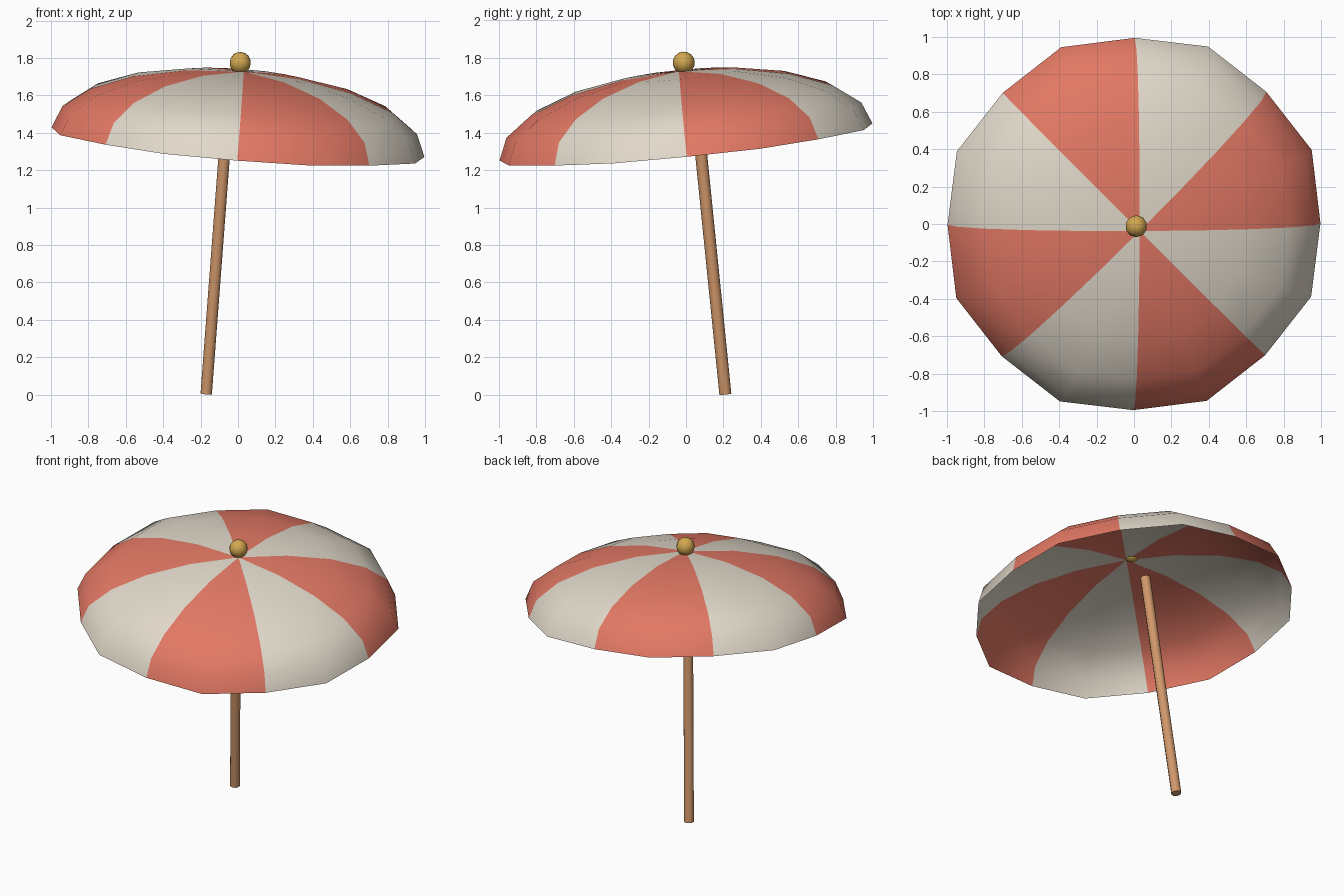
import bpy, bmesh, math
from mathutils import Vector, Matrix

cube = bpy.data.objects.get("Cube")
if cube:
    bpy.data.objects.remove(cube, do_unlink=True)


def material(name, rgb):
    m = bpy.data.materials.new(name)
    m.use_nodes = True
    m.diffuse_color = (*rgb, 1)
    m.node_tree.nodes["Principled BSDF"].inputs["Base Color"].default_value = (*rgb, 1)
    return m


red = material("coral red", (0.77, 0.19, 0.13))
cream = material("cream", (0.75, 0.69, 0.59))
wood = material("wood", (0.63, 0.31, 0.145))
gold = material("gold", (0.65, 0.39, 0.08))


def finish(bm, name, materials, angle):
    bmesh.ops.recalc_face_normals(bm, faces=bm.faces)
    mesh = bpy.data.meshes.new(name)
    bm.to_mesh(mesh)
    bm.free()
    for m in materials:
        mesh.materials.append(m)
    ob = bpy.data.objects.new(name, mesh)
    bpy.context.collection.objects.link(ob)
    bpy.ops.object.select_all(action="DESELECT")
    ob.select_set(True)
    bpy.context.view_layer.objects.active = ob
    bpy.ops.object.shade_smooth_by_angle(angle=math.radians(angle))
    return ob


UP = Vector((0, 0, 1))


def tilt(direction):
    return UP.rotation_difference(direction).to_matrix().to_4x4()


# Canopy: half ellipsoid of eight panels, puffed out midway between the seams
SEGMENTS, RINGS, HEIGHT, PUFF = 16, 5, 0.38, 1.03
bm = bmesh.new()
rings = []
for r in range(RINGS):
    lift = math.pi / 2 * r / RINGS
    ring = []
    for s in range(SEGMENTS):
        a = 2 * math.pi * s / SEGMENTS
        radius = math.cos(lift) * (PUFF if s % 2 else 1)
        ring.append(bm.verts.new((radius * math.cos(a), radius * math.sin(a),
                                  HEIGHT * math.sin(lift))))
    rings.append(ring)
apex = bm.verts.new((0, 0, HEIGHT))
for s in range(SEGMENTS):
    t = (s + 1) % SEGMENTS
    faces = [bm.faces.new((lo[s], lo[t], hi[t], hi[s])) for lo, hi in zip(rings, rings[1:])]
    faces.append(bm.faces.new((rings[-1][s], rings[-1][t], apex)))
    for f in faces:
        f.material_index = (s // 2) % 2
canopy = finish(bm, "canopy", [red, cream], 60)
canopy.matrix_world = Matrix.Translation((0, 0, 1.35)) @ tilt(Vector((0.08, -0.1, 1)))

# Leaning pole, ending just under the canopy
foot, head = Vector((-0.17, 0.21, 0.004)), Vector((-0.05, 0.05, 1.59))
bm = bmesh.new()
bmesh.ops.create_cone(bm, cap_ends=True, segments=10, radius1=0.032, radius2=0.032,
                      depth=(head - foot).length)
pole = finish(bm, "pole", [wood], 40)
pole.matrix_world = Matrix.Translation((foot + head) / 2) @ tilt(head - foot)

# Ball finial
bm = bmesh.new()
bmesh.ops.create_uvsphere(bm, u_segments=10, v_segments=8, radius=0.059)
finial = finish(bm, "finial", [gold], 60)
finial.matrix_world = Matrix.Translation((0.012, -0.012, 1.773)) @ tilt(head - foot)
